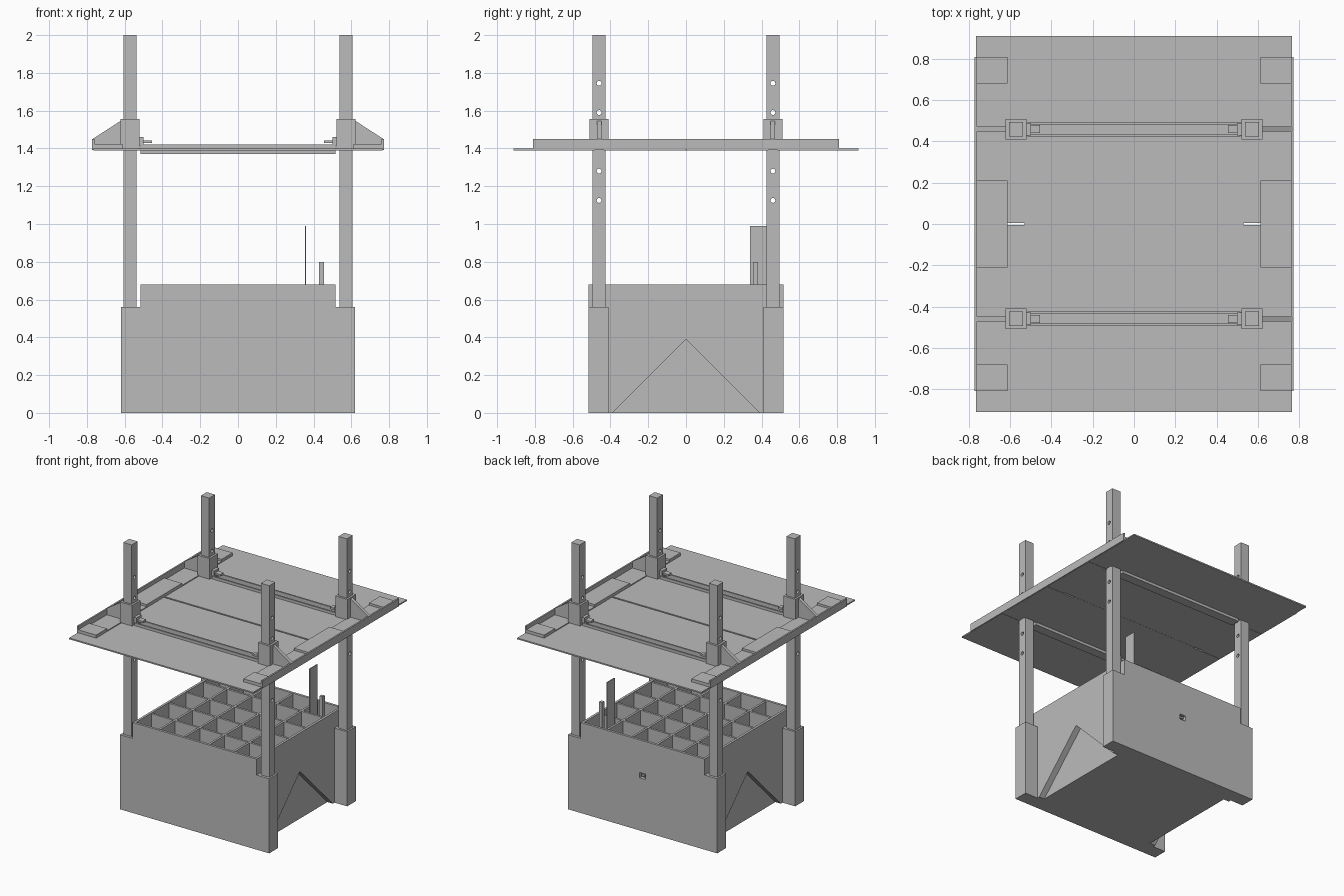
import bpy, bmesh, math
from mathutils import Vector

cube = bpy.data.objects.get("Cube")
if cube:
    bpy.data.objects.remove(cube, do_unlink=True)

grey = bpy.data.materials.new("mid grey")
grey.use_nodes = True
GREY = (0.5, 0.5, 0.5, 1)
grey.diffuse_color = GREY
grey.node_tree.nodes["Principled BSDF"].inputs["Base Color"].default_value = GREY


def finish(name, bm):
    bmesh.ops.recalc_face_normals(bm, faces=bm.faces)
    mesh = bpy.data.meshes.new(name)
    bm.to_mesh(mesh)
    bm.free()
    mesh.materials.append(grey)
    ob = bpy.data.objects.new(name, mesh)
    bpy.context.collection.objects.link(ob)
    return ob


def add_box(bm, xr, yr, zr):
    verts = bmesh.ops.create_cube(bm, size=1)["verts"]
    for v in verts:
        v.co = Vector([(r[0] + r[1]) / 2 + c * (r[1] - r[0])
                       for c, r in zip(v.co, (xr, yr, zr))])


def box(name, xr, yr, zr):
    bm = bmesh.new()
    add_box(bm, xr, yr, zr)
    return finish(name, bm)


def prism(name, points, depth):
    """Extrude a closed outline of 3D points along the depth vector."""
    bm = bmesh.new()
    face = bm.faces.new([bm.verts.new(p) for p in points])
    ext = bmesh.ops.extrude_face_region(bm, geom=[face])["geom"]
    bmesh.ops.translate(bm, vec=depth, verts=[g for g in ext if isinstance(g, bmesh.types.BMVert)])
    return finish(name, bm)


def cut(ob, cutter):
    cutter.hide_render = True
    cutter.hide_set(True)
    mod = ob.modifiers.new("cut", 'BOOLEAN')
    mod.operation = 'DIFFERENCE'
    mod.solver = 'EXACT'
    mod.object = cutter
    bpy.context.view_layer.objects.active = ob
    bpy.ops.object.modifier_apply(modifier=mod.name)
    bpy.data.objects.remove(cutter, do_unlink=True)


def span(s, a, b):
    """Range a..b mirrored to side s."""
    return tuple(sorted((s * a, s * b)))


HALF = 0.515    # half width of the crate
FLOOR = 0.44    # crate floor height
RIM = 0.68      # crate rim height
SHEET = 1.395   # roof sheet height

# Solid base with a triangular recess in each side and a latch hole at the back
base = box("base", (-HALF, HALF), (-HALF, HALF), (0, FLOOR))
for s in (-1, 1):
    x = s * 0.47
    cut(base, prism("side_recess", [(x, -0.4, -0.01), (x, 0.4, -0.01), (x, 0, 0.39)], (s * 0.1, 0, 0)))
cut(base, box("latch_hole", (-0.025, 0.025), (0.49, 0.6), (0.395, 0.435)))
box("latch", (-0.012, 0.012), (0.488, 0.51), (0.41, 0.425))

# Crate walls and grid of dividers
WALL = 0.018
for s in (-1, 1):
    box("crate_end_wall", (-HALF, HALF), span(s, HALF - WALL, HALF), (FLOOR, RIM))
    box("crate_side_wall", span(s, HALF - WALL, HALF), (-HALF + WALL, HALF - WALL), (FLOOR, RIM))
CELLS = 5
for i in range(1, CELLS):
    c = -HALF + 2 * HALF * i / CELLS
    box("divider_across", (-HALF + WALL, HALF - WALL), (c - 0.008, c + 0.008), (FLOOR, RIM - 0.005))
    box("divider_along", (c - 0.008, c + 0.008), (-HALF + WALL, HALF - WALL), (FLOOR, RIM - 0.006))

# Raised blade and small peg in a back corner cell
box("blade", (0.354, 0.361), (0.34, 0.43), (FLOOR, 0.99))
box("peg", (0.43, 0.455), (0.355, 0.38), (FLOOR, 0.8))

# Four corner posts with sockets, collars, gussets and pins
for sx in (-1, 1):
    for sy in (-1, 1):
        box("socket", span(sx, HALF, 0.62), span(sy, 0.41, HALF), (0, 0.56))
        post = box("post", span(sx, 0.537, 0.607), span(sy, 0.425, 0.495), (0.5, 2))
        holes = bmesh.new()
        for i in range(6):
            ring = bmesh.ops.create_cone(holes, cap_ends=True, segments=16, radius1=0.013,
                                         radius2=0.013, depth=0.3)["verts"]
            for v in ring:
                v.co = Vector((v.co.z + sx * 0.57, v.co.y + sy * 0.46, v.co.x + 1.125 + 0.155 * i))
        cut(post, finish("post_holes", holes))
        box("collar", span(sx, 0.522, 0.622), span(sy, 0.41, 0.51), (1.4, 1.555))
        y = sy * 0.46 - 0.012
        prism("gusset", [(sx * 0.615, y, 1.4), (sx * 0.77, y, 1.4), (sx * 0.77, y, 1.45),
                         (sx * 0.615, y, 1.55)], (0, 0.024, 0))
        box("pin", span(sx, 0.455, 0.53), span(sy, 0.44, 0.48), (1.428, 1.442))
        box("pin_head", span(sx, 0.5, 0.522), span(sy, 0.43, 0.49), (1.415, 1.46))

# Roof sheets in four panels with a narrow seam in the middle
for s in (-1, 1):
    box("inner_sheet", (-0.765, 0.765), span(s, 0.006, 0.435), (SHEET - 0.005, SHEET + 0.005))
    box("outer_sheet", (-0.765, 0.765), span(s, 0.485, 0.912), (SHEET - 0.005, SHEET + 0.005))
box("seam_strip", (-0.53, 0.53), (-0.006, 0.006), (SHEET - 0.006, SHEET))

# Open channel beams joining the posts
for s in (-1, 1):
    beam = box("cross_beam", (-HALF, HALF), span(s, 0.425, 0.495), (1.37, 1.42))
    cut(beam, box("beam_channel", (-0.5, 0.5), span(s, 0.437, 0.483), (1.382, 1.5)))

# Side rails with an upright outer lip and raised pads
for s in (-1, 1):
    box("rail", span(s, 0.612, 0.772), (-0.81, 0.81), (SHEET - 0.003, SHEET + 0.012))
    box("rail_lip", span(s, 0.76, 0.772), (-0.81, 0.81), (SHEET, 1.45))
    for a, b in ((-0.81, -0.68), (-0.21, 0.21), (0.68, 0.81)):
        box("rail_pad", span(s, 0.612, 0.762), (a, b), (SHEET, SHEET + 0.028))
